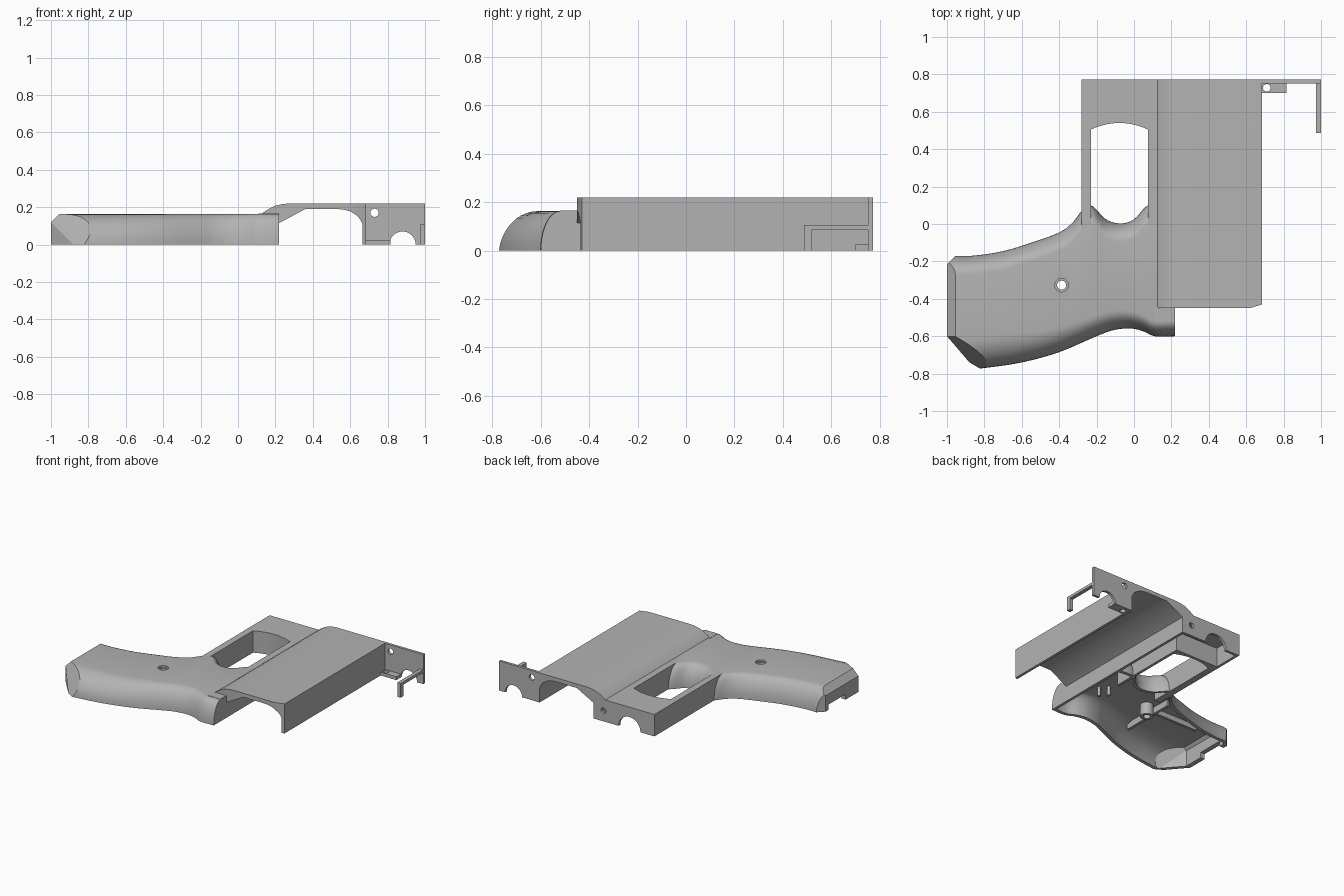
import bpy, bmesh, math
from mathutils import Vector

if "Cube" in bpy.data.objects:
    bpy.data.objects.remove(bpy.data.objects["Cube"])

grey = bpy.data.materials.new("plain_grey")
grey.use_nodes = True
grey.diffuse_color = (0.45, 0.45, 0.45, 1)
grey.node_tree.nodes["Principled BSDF"].inputs["Base Color"].default_value = (0.45, 0.45, 0.45, 1)

TOP = 0.163   # height of grip and frame
SKIN = 0.02   # shell thickness


def make(name, bm):
    bmesh.ops.recalc_face_normals(bm, faces=bm.faces)
    mesh = bpy.data.meshes.new(name)
    bm.to_mesh(mesh)
    bm.free()
    mesh.materials.append(grey)
    ob = bpy.data.objects.new(name, mesh)
    bpy.context.collection.objects.link(ob)
    return ob


def loft(name, rings):
    """Closed solid through rings of equal length."""
    bm = bmesh.new()
    loops = [[bm.verts.new(p) for p in ring] for ring in rings]
    n = len(loops[0])
    for a, b in zip(loops, loops[1:]):
        for i in range(n):
            j = (i + 1) % n
            bm.faces.new((a[i], a[j], b[j], b[i]))
    bm.faces.new(loops[0])
    bm.faces.new(loops[-1])
    return make(name, bm)


def box(name, x, y, z):
    return loft(name, [[(x[0], y[0], h), (x[1], y[0], h), (x[1], y[1], h), (x[0], y[1], h)] for h in z])


def rod(name, a, b, r, r2=None, sides=32):
    """Cylinder or cone along y or z from a to b."""
    along_y = a[1] != b[1]
    rings = []
    for c, rad in ((a, r), (b, r2 or r)):
        ring = []
        for i in range(sides):
            t = math.tau * i / sides
            u, v = rad * math.cos(t), rad * math.sin(t)
            ring.append((c[0] + u, c[1], c[2] + v) if along_y else (c[0] + u, c[1] + v, c[2]))
        rings.append(ring)
    return loft(name, rings)


def cut(ob, *cutters):
    for c in cutters:
        mod = ob.modifiers.new("cut", "BOOLEAN")
        mod.operation = "DIFFERENCE"
        mod.solver = "EXACT"
        mod.object = c
        bpy.context.view_layer.objects.active = ob
        bpy.ops.object.modifier_apply(modifier=mod.name)
        bpy.data.objects.remove(c)


def slice_off(ob, point, normal):
    """Remove everything beyond a plane and cap the cut."""
    bm = bmesh.new()
    bm.from_mesh(ob.data)
    geom = bm.verts[:] + bm.edges[:] + bm.faces[:]
    bmesh.ops.bisect_plane(bm, geom=geom, plane_co=point, plane_no=Vector(normal), clear_outer=True)
    bmesh.ops.holes_fill(bm, edges=[e for e in bm.edges if e.is_boundary])
    bmesh.ops.recalc_face_normals(bm, faces=bm.faces)
    bm.to_mesh(ob.data)
    bm.free()


def smooth(ob):
    bpy.ops.object.select_all(action="DESELECT")
    ob.select_set(True)
    bpy.context.view_layer.objects.active = ob
    bpy.ops.object.shade_smooth_by_angle(angle=math.radians(30))


def curve(pts, x):
    """Smooth curve through points, read at x."""
    k = max(i for i in range(len(pts) - 1) if i == 0 or pts[i][0] <= x)
    slope = lambda i: ((pts[min(i + 1, len(pts) - 1)][1] - pts[max(i - 1, 0)][1])
                       / (pts[min(i + 1, len(pts) - 1)][0] - pts[max(i - 1, 0)][0]))
    (x0, y0), (x1, y1) = pts[k], pts[k + 1]
    h = x1 - x0
    t = (x - x0) / h
    return (y0 * (1 + 2 * t) * (1 - t) ** 2 + slope(k) * h * t * (1 - t) ** 2
            + y1 * t * t * (3 - 2 * t) + slope(k + 1) * h * t * t * (t - 1))


# Grip: rounded cross-sections between a front and a back edge curve
FRONT = [(-1, -0.79), (-0.8, -0.77), (-0.6, -0.74), (-0.4, -0.685), (-0.2, -0.6),
         (-0.12, -0.57), (-0.03, -0.558), (0.04, -0.57), (0.11, -0.6), (0.22, -0.6)]
BACK = [(-1, -0.17), (-0.87, -0.17), (-0.7, -0.145), (-0.55, -0.1), (-0.4, -0.045), (-0.33, 0.005),
        (-0.28, 0.07), (-0.23, 0.1), (-0.15, 0.025), (-0.07, 0.003), (0, 0.025), (0.075, 0.1), (0.22, 0.1)]


def grip_solid(name, x0, x1, inset, bottom):
    rings = []
    for i in range(73):
        x = x0 + (x1 - x0) * i / 72
        lo, hi = curve(FRONT, x) + inset, curve(BACK, x) - inset
        w = 0.08 + 0.09 * min(1, max(0, (0.1 - x) / 0.8))
        h = TOP - inset
        arc = [(1 - math.cos(a), math.sin(a)) for a in (math.pi / 2 * j / 10 for j in range(11))]
        ring = [(x, lo, bottom)] if bottom else []
        ring += [(x, lo + w * c, h * s) for c, s in arc]
        ring += [(x, hi - 0.1 * c, h * s) for c, s in reversed(arc)]
        ring += [(x, hi, bottom)] if bottom else []
        rings.append(ring)
    return loft(name, rings)


def trim_end(ob, d):
    slice_off(ob, (-0.955 + d, 0, TOP), (-1, 0, 1))
    slice_off(ob, (-1 + d, -0.6, 0.12), (-0.63, -1.08, 0.63))
    slice_off(ob, (-1 + d, -0.6, 0), (-0.14, -0.12, 0))
    slice_off(ob, (-0.955 + d, -0.17, 0), (-1, 1, 0))


grip = grip_solid("grip_shell", -1, 0.22, 0, 0)
trim_end(grip, 0)
hollow = grip_solid("grip_hollow", -0.965, 0.2, 0.025, -0.03)
trim_end(hollow, 0.035)
SX, SY = -0.387, -0.327
cut(grip, hollow,
    rod("screw_hole", (SX, SY, 0), (SX, SY, 0.3), 0.024),
    rod("screw_recess", (SX, SY, 0.15), (SX, SY, 0.3), 0.036),
    box("end_notch", (-1.1, -0.95), (-0.45, -0.25), (-0.1, 0.04)))
smooth(grip)

# Screw boss, ribs and pegs inside the grip
boss = rod("screw_boss", (SX, SY, 0.05), (SX, SY, 0.148), 0.045)
cut(boss, rod("boss_hole", (SX, SY, 0), (SX, SY, 0.3), 0.024))
smooth(boss)
box("long_rib", (-0.82, -0.43), (-0.34, -0.32), (0.1, 0.145))
box("cross_rib", (-0.46, -0.44), (-0.6, -0.18), (0.09, 0.145))
for i, (x, y) in enumerate([(0.015, -0.35), (-0.03, -0.3)]):
    smooth(rod(f"peg_{i + 1}", (x, y, 0.07), (x, y, 0.148), 0.012, sides=16))

# Frame: hollow box around the window
frame = box("window_frame", (-0.28, 0.22), (-0.06, 0.772), (0, TOP))
arch = [(-0.0775 + 0.1525 * u, 0.54 - 0.035 * u * u) for u in (1 - j / 8 for j in range(17))]
outline = [(-0.23, -0.2), (0.075, -0.2)] + arch
cut(frame,
    loft("window", [[(x, y, z) for x, y in outline] for z in (-0.1, 0.3)]),
    box("back_cavity", (-0.26, 0.2), (0.56, 0.752), (-0.1, TOP - SKIN)),
    box("side_cavity", (0.095, 0.2), (-0.2, 0.75), (-0.1, TOP - SKIN)),
    rod("back_round", (-0.075, 0.7, 0), (-0.075, 0.85, 0), 0.09),
    rod("back_hole", (0.14, 0.7, 0.08), (0.14, 0.85, 0.08), 0.02))
smooth(frame)

# Cover: arched profile running the full length
profile = [(0.108, 0.15), (0.14, 0.175), (0.17, 0.194), (0.2, 0.208), (0.24, 0.217), (0.28, 0.22),
           (0.685, 0.22), (0.685, 0), (0.665, 0), (0.665, 0.11), (0.655, 0.133), (0.635, 0.156),
           (0.6, 0.178), (0.565, 0.187), (0.53, 0.19), (0.36, 0.19), (0.22, 0.115), (0.22, 0.15)]
cover = loft("arched_cover", [[(x, y, z) for x, z in profile] for y in (-0.45, 0.772)])
slice_off(cover, (0.62, -0.45, 0), (0.02, -0.065, 0))
smooth(cover)
box("front_lip", (0.11, 0.22), (-0.52, -0.44), (0.14, TOP + 0.002))

# Back plate with its ledge and hooked arm
plate = box("back_plate", (0.67, 1), (0.752, 0.772), (0, 0.22))
cut(plate,
    rod("plate_round", (0.88, 0.7, 0), (0.88, 0.85, 0), 0.07),
    rod("plate_hole", (0.73, 0.7, 0.17), (0.73, 0.85, 0.17), 0.022))
smooth(plate)
ledge = box("plate_ledge", (0.67, 0.815), (0.7, 0.76), (0, 0.025))
cut(ledge, rod("ledge_hole", (0.71, 0.728, -0.1), (0.71, 0.728, 0.1), 0.02))
box("hook_arm", (0.972, 1), (0.487, 0.76), (0.085, 0.106))
box("hook_leg", (0.972, 1), (0.487, 0.518), (0, 0.09))
